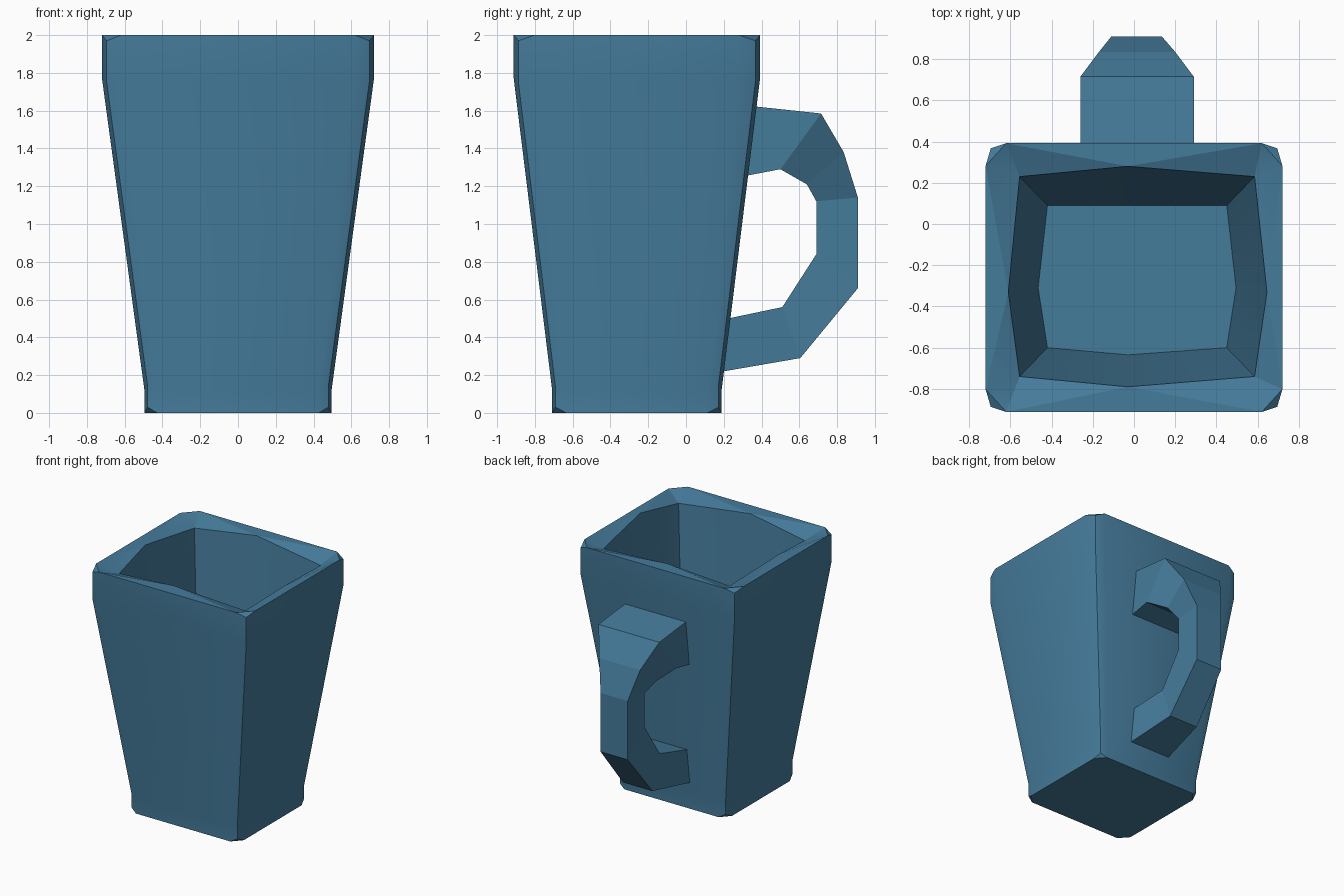
import bpy, bmesh, math

if "Cube" in bpy.data.objects:
    bpy.data.objects.remove(bpy.data.objects["Cube"])


def finish(bm, name):
    bmesh.ops.recalc_face_normals(bm, faces=bm.faces)
    me = bpy.data.meshes.new(name)
    bm.to_mesh(me)
    bm.free()
    ob = bpy.data.objects.new(name, me)
    bpy.context.collection.objects.link(ob)
    mat = bpy.data.materials.get("blue") or bpy.data.materials.new("blue")
    mat.diffuse_color = (0.06, 0.2, 0.33, 1)
    mat.use_nodes = True
    mat.node_tree.nodes["Principled BSDF"].inputs["Base Color"].default_value = mat.diffuse_color
    me.materials.append(mat)
    return ob


def bridge(bm, a, b):
    n = len(a)
    for i in range(n):
        j = (i + 1) % n
        bm.faces.new((a[i], a[j], b[j], b[i]))


# Mug body: tapered box with softened corners
bm = bmesh.new()


def outer_ring(scale, z, corner_z):
    verts = []
    hx, hy, cy = 0.72, 0.652, -0.26
    for sx, sy in ((1, 1), (-1, 1), (-1, -1), (1, -1)):
        pts = [(hx, hy - 0.11, z), (hx - 0.025, hy - 0.025, corner_z), (hx - 0.1, hy, z)]
        if sx * sy < 0:
            pts.reverse()
        verts += [bm.verts.new((sx * x * scale, cy + sy * y * scale, pz)) for x, y, pz in pts]
    return verts


rings = [outer_ring(0.688, 0, 0.03), outer_ring(0.688, 0.12, 0.14),
         outer_ring(1, 1.77, 1.75), outer_ring(1, 2, 1.97)]
for a, b in zip(rings, rings[1:]):
    bridge(bm, a, b)

# Underside
bm.faces.new([v for i, v in enumerate(rings[0]) if i % 3 != 1])
for ring in (rings[0], rings[-1]):
    for i in range(0, 12, 3):
        bm.faces.new(ring[i:i + 3])

# Hollow: alternating corner and mid-side points
mouth = [(0.585, 0.23), (-0.03, 0.28), (-0.555, 0.23), (-0.61, -0.33),
         (-0.555, -0.74), (-0.03, -0.79), (0.585, -0.74), (0.645, -0.33)]
floor = [(0.45, 0.09), (-0.03, 0.09), (-0.42, 0.09), (-0.465, -0.31),
         (-0.42, -0.6), (-0.03, -0.635), (0.45, -0.6), (0.495, -0.31)]
lip = [bm.verts.new((x, y, 2 if i % 2 else 1.94)) for i, (x, y) in enumerate(mouth)]
base = [bm.verts.new((x, y, 0.42)) for x, y in floor]
bridge(bm, lip, base)
bm.faces.new(base)

# Rim between outer edge and hollow
top = rings[-1]
for k in range(4):
    a, c, nxt = top[3 * k], top[3 * k + 2], top[(3 * k + 3) % 12]
    corner, mid, corner2 = lip[2 * k], lip[2 * k + 1], lip[(2 * k + 2) % 8]
    for tri in ((a, c, corner), (c, mid, corner), (c, nxt, mid), (nxt, corner2, mid)):
        bm.faces.new(tri)
body = finish(bm, "mug_body")
bpy.context.view_layer.objects.active = body
body.select_set(True)
bpy.ops.object.shade_smooth_by_angle(angle=math.radians(20))

# Handle: outer (y, z), inner (y, z), left x, right x at each section
sections = [((0.34, 1.625), (0.29, 1.25), -0.26, 0.29),
            ((0.715, 1.585), (0.50, 1.29), -0.26, 0.29),
            ((0.835, 1.38), (0.64, 1.21), -0.17, 0.20),
            ((0.91, 1.14), (0.69, 1.12), -0.11, 0.135),
            ((0.91, 0.66), (0.69, 0.84), -0.11, 0.135),
            ((0.605, 0.29), (0.51, 0.56), -0.12, 0.145),
            ((0.17, 0.215), (0.20, 0.495), -0.18, 0.20)]
bm = bmesh.new()
loops = []
for (oy, oz), (iy, iz), x0, x1 in sections:
    loops.append([bm.verts.new(p) for p in
                  ((x0, oy, oz), (x1, oy, oz), (x1, iy, iz), (x0, iy, iz))])
for a, b in zip(loops, loops[1:]):
    bridge(bm, a, b)
bm.faces.new(loops[0])
bm.faces.new(loops[-1])
finish(bm, "handle")
